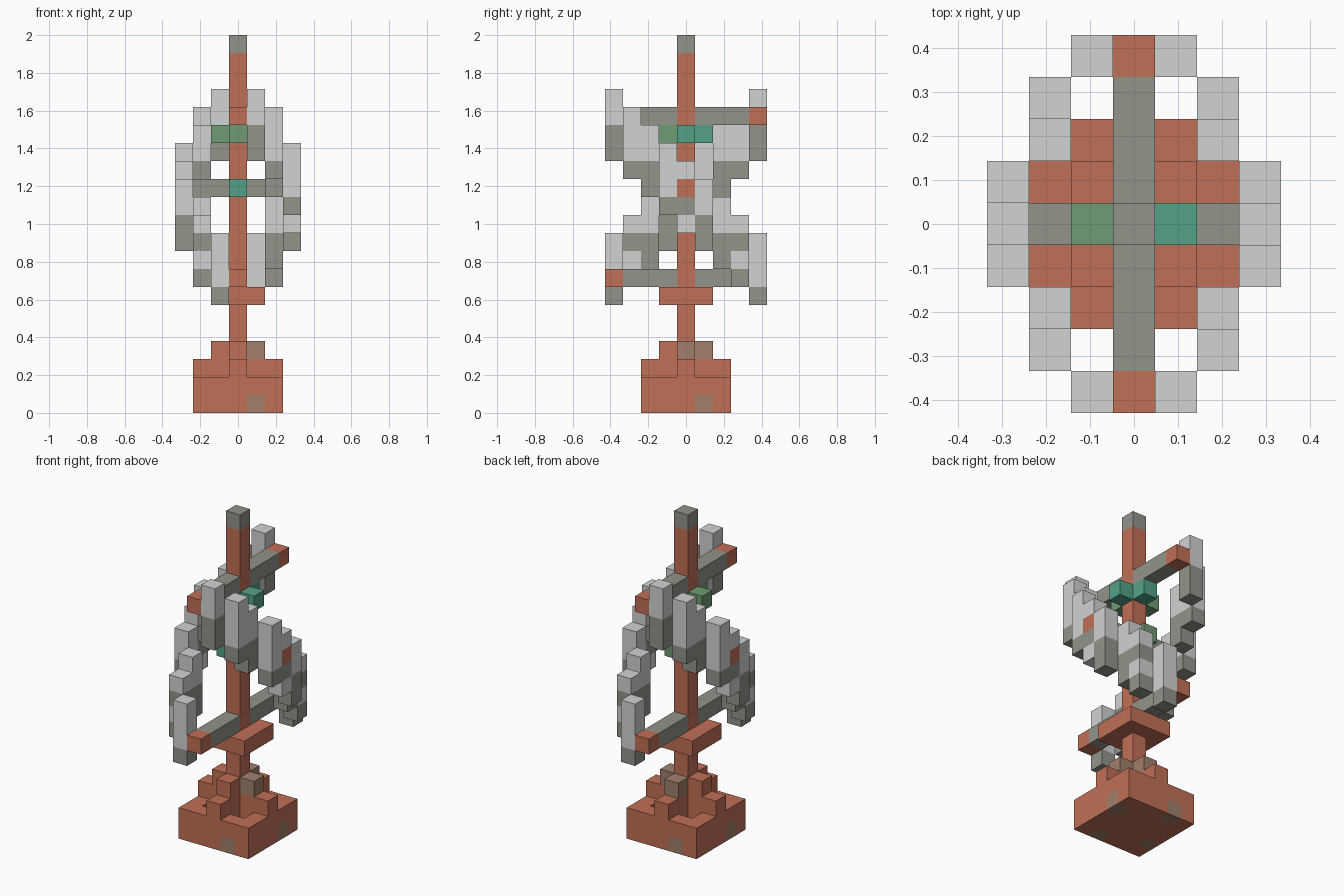
import bpy, bmesh
from mathutils import Vector

if "Cube" in bpy.data.objects:
    bpy.data.objects.remove(bpy.data.objects["Cube"], do_unlink=True)

UNIT = 2 / 21  # edge of one block


def srgb(*rgb):
    return [((c / 255 + 0.055) / 1.055) ** 2.4 for c in rgb] + [1.0]


COLOURS = {
    "copper_red": srgb(192, 112, 87),
    "copper_brown": srgb(161, 128, 108),
    "copper_green": srgb(112, 155, 115),
    "copper_teal": srgb(84, 162, 136),
    "light_grey": srgb(209, 211, 210),
    "dark_grey": srgb(146, 148, 138),
}
RED, BROWN, GREEN, TEAL, LIGHT, DARK = range(6)
materials = []
for name, colour in COLOURS.items():
    m = bpy.data.materials.new(name)
    m.use_nodes = True
    m.diffuse_color = colour
    bsdf = m.node_tree.nodes["Principled BSDF"]
    bsdf.inputs["Base Color"].default_value = colour
    bsdf.inputs["Roughness"].default_value = 0.9
    materials.append(m)

cells = {}  # block position -> (part, colour)


def fill(part, xs, ys, zs, colour):
    for x in xs:
        for y in ys:
            for z in zs:
                cells[x, y, z] = (part, colour)


def span(a, b=None):
    return range(a, (a if b is None else b) + 1)


# Square base with four sunken corners around the centre
fill("base", span(-2, 2), span(-2, 2), span(0, 1), RED)
for x in (-1, 1):
    for y in (-1, 1):
        del cells[x, y, 1]
for x, y in ((1, -2), (2, 1), (-1, 2), (-2, -1)):
    cells[x, y, 0] = ("base", BROWN)

# Stepped cross on the base
for z, reach in ((2, 2), (3, 1)):
    fill("base_steps", span(-reach, reach), span(0), span(z), RED)
    fill("base_steps", span(0), span(-reach, reach), span(z), RED)
for x, y in ((1, 0), (0, 1)):
    cells[x, y, 3] = ("base_steps", BROWN)

# Collar plate and the three arms with red ends
fill("collar_plate", span(-1, 1), span(-1, 1), span(6), RED)
for part, z in (("lower_arm", 7), ("upper_arm", 16)):
    fill(part, span(0), span(-4, 4), span(z), RED)
    fill(part, span(0), span(-3, 3), span(z), DARK)
fill("middle_arm", span(-2, 2), span(0), span(12), DARK)

# Weathered fittings around the mast
for x, y, z, colour in ((-1, 0, 15, GREEN), (0, -1, 15, GREEN), (1, 0, 15, TEAL),
                        (0, 1, 15, TEAL), (0, -1, 12, TEAL), (0, 1, 12, GREEN)):
    cells[x, y, z] = ("mast_fittings", colour)

# Mast and its tip
fill("mast", span(0), span(0), span(2, 19), RED)
fill("mast", span(0), span(0), span(20), DARK)

# Two helical blades, each a run of four-block columns stepping down;
# the letters give the colours of a column from top to bottom
LETTER = {"L": LIGHT, "D": DARK, "R": RED}
columns = ((1, "LLDD"), (2, "LLLD"), (2, "LLDD"), (3, "LLLD"), (3, "LRDL"),
           (3, "LLDD"), (2, "LLDD"), (2, "LDLD"), (1, "LLLD"))
for side, part in ((1, "left_blade"), (-1, "right_blade")):
    for i, (x, pattern) in enumerate(columns):
        for k, letter in enumerate(pattern):
            cells[side * x, side * (i - 4), 17 - i - k] = (part, LETTER[letter])

# Build each part from the outer faces of its blocks
AXES = [Vector(v) for v in ((1, 0, 0), (0, 1, 0), (0, 0, 1))]


def build(part):
    bm = bmesh.new()
    for pos, (owner, colour) in cells.items():
        if owner != part:
            continue
        centre = Vector(pos) + Vector((0, 0, 0.5))
        for a in range(3):
            for s in (-1, 1):
                n = AXES[a] * s
                if tuple(int(c) for c in Vector(pos) + n) in cells:
                    continue
                u = AXES[(a + 1) % 3] / 2
                v = AXES[(a + 2) % 3] / 2 * s
                mid = centre + n / 2
                corners = (mid - u - v, mid + u - v, mid + u + v, mid - u + v)
                face = bm.faces.new([bm.verts.new(c * UNIT) for c in corners])
                face.material_index = colour
    bmesh.ops.remove_doubles(bm, verts=bm.verts, dist=0.001)
    mesh = bpy.data.meshes.new(part)
    bm.to_mesh(mesh)
    bm.free()
    for m in materials:
        mesh.materials.append(m)
    bpy.context.collection.objects.link(bpy.data.objects.new(part, mesh))


for part in dict.fromkeys(owner for owner, _ in cells.values()):
    build(part)
